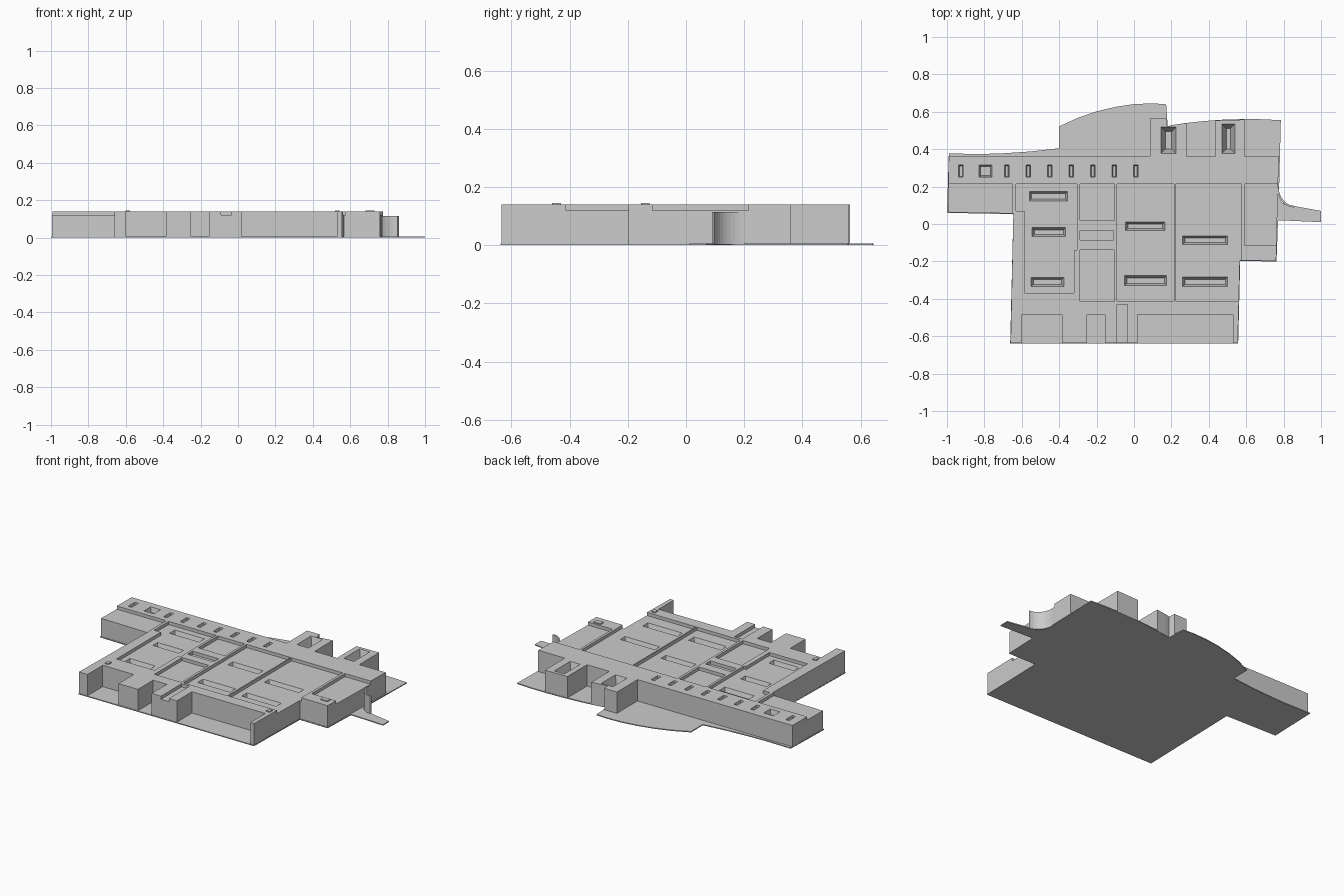
import bpy, bmesh, math

H, ROOF, G = 0.14, 0.12, 0.006


def finish(bm, name):
    bmesh.ops.recalc_face_normals(bm, faces=bm.faces)
    me = bpy.data.meshes.new(name)
    bm.to_mesh(me)
    bm.free()
    ob = bpy.data.objects.new(name, me)
    bpy.context.collection.objects.link(ob)
    return ob


def add_prism(bm, pts, z0, z1):
    lo = [bm.verts.new((x, y, z0)) for x, y in pts]
    hi = [bm.verts.new((x, y, z1)) for x, y in pts]
    bm.faces.new(lo[::-1])
    bm.faces.new(hi)
    n = len(pts)
    for i in range(n):
        j = (i + 1) % n
        bm.faces.new((lo[i], lo[j], hi[j], hi[i]))


def prism(name, pts, z0, z1):
    bm = bmesh.new()
    add_prism(bm, pts, z0, z1)
    return finish(bm, name)


def rect(x0, x1, y0, y1):
    return [(x0, y0), (x1, y0), (x1, y1), (x0, y1)]


def add_pit(bm, x0, x1, y0, y1, top, depth, inset):
    # tapered skylight well, narrowing downwards
    lo = [bm.verts.new((x, y, top - depth)) for x, y in
          rect(x0 + inset, x1 - inset, y0 + inset, y1 - inset)]
    mid = [bm.verts.new((x, y, top)) for x, y in rect(x0, x1, y0, y1)]
    hi = [bm.verts.new((x, y, top + 0.02)) for x, y in rect(x0, x1, y0, y1)]
    bm.faces.new(lo[::-1])
    bm.faces.new(hi)
    for a, b in ((lo, mid), (mid, hi)):
        for i in range(4):
            j = (i + 1) % 4
            bm.faces.new((a[i], a[j], b[j], b[i]))


def cut(ob, bm):
    cutter = finish(bm, "cutter")
    cutter.hide_render = True
    m = ob.modifiers.new("cut", 'BOOLEAN')
    m.operation, m.solver, m.object = 'DIFFERENCE', 'EXACT', cutter
    bpy.context.view_layer.objects.active = ob
    bpy.ops.object.modifier_apply(modifier=m.name)
    bpy.data.objects.remove(cutter)


# ground slab with curved rear edge and side path
prism("ground_slab", [
    (-1, 0.06), (-0.645, 0.052), (-0.662, -0.638), (0.557, -0.638), (0.568, -0.198),
    (0.762, -0.2), (0.77, 0.02), (1, 0.01), (1, 0.07), (0.86, 0.095), (0.805, 0.105),
    (0.785, 0.122), (0.775, 0.155), (0.785, 0.555), (0.68, 0.56), (0.58, 0.561),
    (0.46, 0.557), (0.36, 0.549), (0.27, 0.539), (0.18, 0.523), (0.172, 0.64),
    (0.1, 0.645), (0.0, 0.641), (-0.1, 0.626), (-0.2, 0.602), (-0.3, 0.568),
    (-0.4, 0.522), (-0.4, 0.405), (-0.55, 0.388), (-0.7, 0.378), (-0.82, 0.374),
    (-0.99, 0.377)], 0, G)

# main building body
body = prism("building", [
    (-0.995, 0.063), (-0.645, 0.056), (-0.66, -0.635), (0.555, -0.635), (0.566, -0.195),
    (0.76, -0.197), (0.774, 0.36), (-0.99, 0.36)], 0.002, H)

# sunken roof panels, leaving parapets between them
bm = bmesh.new()
for r in [(-0.29, -0.105, 0.02, 0.215), (-0.29, -0.11, -0.085, -0.035),
          (-0.29, -0.105, -0.415, -0.14), (-0.09, 0.214, -0.413, 0.215),
          (0.221, 0.576, -0.413, 0.215), (0.592, 0.9, -0.115, 0.215),
          (-1.1, -0.65, 0.0, 0.215), (-0.09, -0.035, -0.7, -0.43)]:
    add_prism(bm, rect(*r), ROOF, H + 0.05)
add_prism(bm, [(-0.632, 0.215), (-0.632, 0.07), (-0.585, 0.07), (-0.585, -0.37),
               (-0.32, -0.37), (-0.32, -0.14), (-0.305, -0.14), (-0.305, 0.215)],
          ROOF, H + 0.05)
# loading bays along the front, open down to the ground
for x0, x1 in [(-0.6, -0.385), (-0.25, -0.155), (0.02, 0.53)]:
    add_prism(bm, rect(x0, x1, -0.7, -0.485), -0.05, H + 0.05)
cut(body, bm)

# skylight wells
bm = bmesh.new()
for r in [(-0.56, -0.355, 0.122, 0.174), (-0.545, -0.365, -0.067, -0.02),
          (-0.55, -0.375, -0.335, -0.286), (-0.045, 0.165, -0.035, 0.012),
          (-0.05, 0.175, -0.33, -0.276), (0.26, 0.5, -0.11, -0.063),
          (0.26, 0.5, -0.335, -0.284)]:
    add_pit(bm, *r, ROOF, 0.035, 0.012)
for x in [-0.925] + [-0.68 + 0.115 * i for i in range(7)]:
    add_pit(bm, x - 0.012, x + 0.012, 0.25, 0.316, H, 0.03, 0.005)
add_pit(bm, -0.828, -0.76, 0.25, 0.316, H, 0.03, 0.008)
cut(body, bm)

# rear towers with deep funnel wells
towers = [
    ("rear_tower_left", [(0.085, 0.355), (0.28, 0.355), (0.28, 0.54), (0.21, 0.53),
                         (0.178, 0.523), (0.172, 0.564), (0.085, 0.564)],
     (0.145, 0.225, 0.378, 0.518)),
    ("rear_tower_right", [(0.435, 0.355), (0.59, 0.355), (0.59, 0.558), (0.435, 0.554)],
     (0.47, 0.54, 0.378, 0.535))]
for name, pts, pit in towers:
    t = prism(name, pts, 0.002, H)
    bm = bmesh.new()
    add_pit(bm, *pit, H, 0.08, 0.024)
    cut(t, bm)

# curved screen wall beside the path
arc = [(0.86 - 0.087 * math.cos(a), 0.2 - 0.103 * math.sin(a))
       for a in [math.pi / 2 * i / 10 for i in range(11)]]
inner = [(x - 0.006, y - 0.008) for x, y in arc[::-1]]
prism("curved_wall", arc + inner, 0.002, 0.115)

# small rooftop housings
for i, (x, y) in enumerate([(-0.59, -0.445), (0.53, -0.445), (0.705, -0.14)]):
    w = 0.024 if i == 2 else 0.012
    prism(f"roof_housing_{i}", rect(x - w, x + w, y - 0.015, y + 0.015), H - 0.01, H + 0.006)
